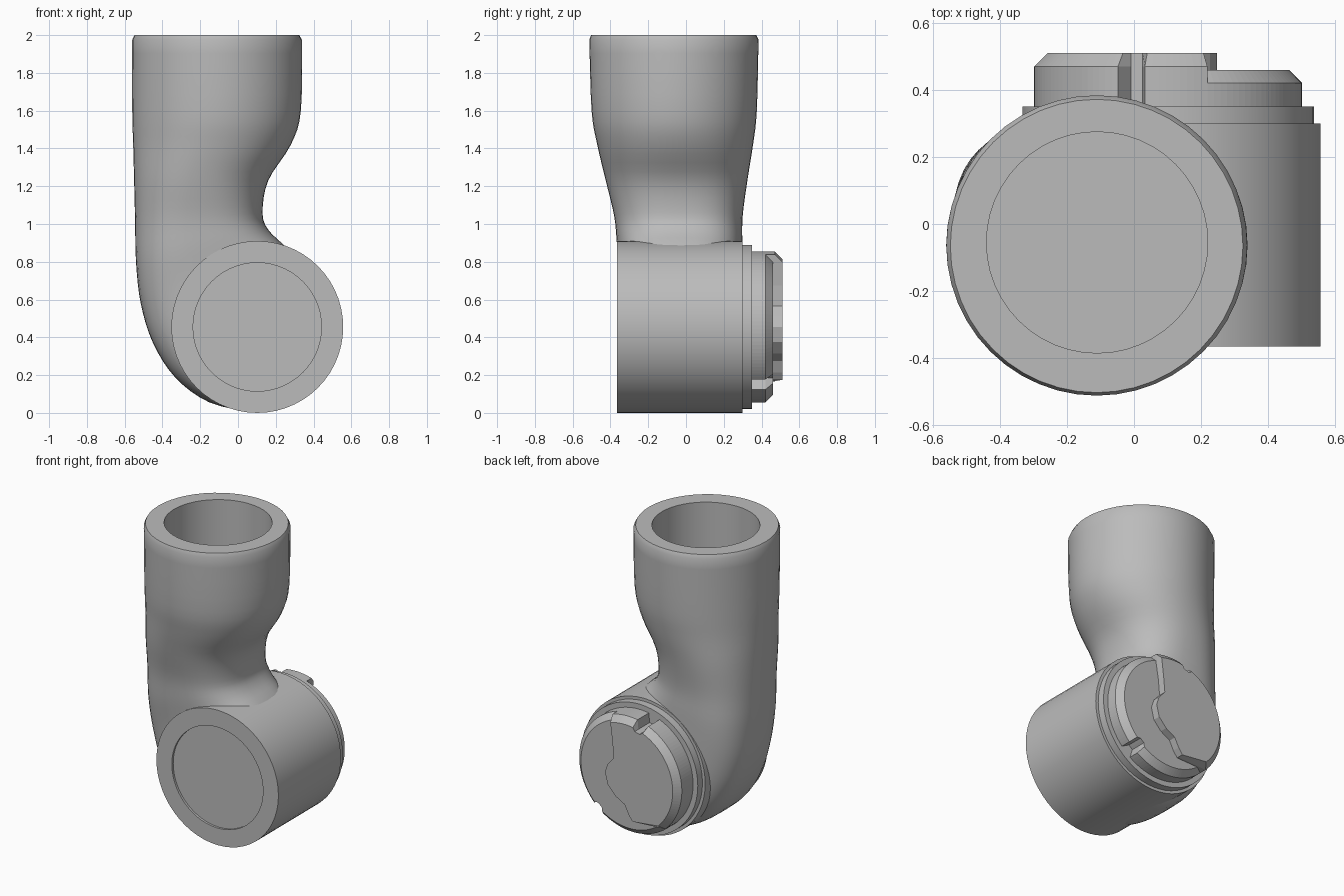
import bpy, bmesh, math
from mathutils import Vector

cube = bpy.data.objects.get("Cube")
if cube:
    bpy.data.objects.remove(cube, do_unlink=True)

grey = bpy.data.materials.new("plain_grey")
grey.use_nodes = True
colour = (0.5, 0.5, 0.5, 1)
grey.diffuse_color = colour
grey.node_tree.nodes["Principled BSDF"].inputs["Base Color"].default_value = colour

CX, CZ = 0.102, 0.455  # axis of the drum


def loft(name, loops, smooth=True):
    """Bridge closed loops of equal length and cap both ends."""
    bm = bmesh.new()
    rings = [[bm.verts.new(p) for p in loop] for loop in loops]
    n = len(rings[0])
    for a, b in zip(rings, rings[1:]):
        for i in range(n):
            j = (i + 1) % n
            bm.faces.new((a[i], a[j], b[j], b[i]))
    bm.faces.new(rings[0][::-1])
    bm.faces.new(rings[-1])
    bmesh.ops.recalc_face_normals(bm, faces=bm.faces)
    mesh = bpy.data.meshes.new(name)
    bm.to_mesh(mesh)
    bm.free()
    mesh.materials.append(grey)
    ob = bpy.data.objects.new(name, mesh)
    bpy.context.collection.objects.link(ob)
    bpy.ops.object.select_all(action='DESELECT')
    ob.select_set(True)
    bpy.context.view_layer.objects.active = ob
    if smooth:
        bpy.ops.object.shade_smooth_by_angle(angle=math.radians(35))
    return ob


def spline(keys, steps=4):
    """Smooth interpolation through section parameters."""
    out = []
    for i in range(len(keys) - 1):
        a, b, c, d = (Vector(keys[min(max(i + k, 0), len(keys) - 1)]) for k in (-1, 0, 1, 2))
        for s in range(steps):
            t = s / steps
            out.append(b + (c - a) * (t / 2) + (2 * a - 5 * b + 4 * c - d) * (t * t / 2)
                       + (3 * b - a - 3 * c + d) * (t ** 3 / 2))
    return out + [Vector(keys[-1])]


def section(k, n=48):
    """Rounded section between an outer and an inner point, with a y range."""
    xl, zl, xr, zr, y0, y1, power = k
    pts = []
    for i in range(n):
        a = math.tau * i / n
        c, s = math.cos(a), math.sin(a)
        u = 0.5 + 0.5 * math.copysign(abs(c) ** power, c)
        v = 0.5 + 0.5 * math.copysign(abs(s) ** power, s)
        pts.append((xl + (xr - xl) * u, y0 + (y1 - y0) * v, zl + (zr - zl) * u))
    return pts


# Elbow pipe: socket, rim, neck and bend
socket = [(-0.44, z, 0.22, z, -0.385, 0.275, 1) for z in (1.5, 2)]
rim = [(-0.548, 2, 0.325, 2, -0.503, 0.372, 1)]
body = [
    (-0.56, 1.975, 0.338, 1.975, -0.512, 0.384, 1),
    (-0.56, 1.6, 0.333, 1.6, -0.5, 0.375, 1),
    (-0.555, 1.42, 0.28, 1.42, -0.47, 0.355, 0.96),
    (-0.55, 1.23, 0.16, 1.23, -0.425, 0.325, 0.88),
    (-0.545, 1.02, 0.13, 1.06, -0.38, 0.3, 0.8),
    (-0.54, 0.8, 0.16, 0.97, -0.365, 0.298, 0.74),
    (-0.515, 0.58, 0.25, 0.88, -0.348, 0.296, 0.7),
    (-0.45, 0.37, 0.36, 0.75, -0.345, 0.295, 0.65),
    (-0.33, 0.185, 0.4, 0.65, -0.345, 0.295, 0.6),
    (-0.15, 0.055, 0.4, 0.55, -0.345, 0.295, 0.55),
    (0.08, 0.002, 0.4, 0.45, -0.345, 0.295, 0.55),
]
loft("elbow_pipe", [section(k) for k in socket + rim + spline(body)])

# Drum with a shallow front recess and a stepped back
profile = [(0.34, -0.35), (0.34, -0.365), (0.455, -0.365), (0.455, 0.3),
           (0.435, 0.3), (0.435, 0.35)]
SIDES = 56
loft("drum", [[(CX + r * math.cos(math.tau * i / SIDES), y, CZ + r * math.sin(math.tau * i / SIDES))
               for i in range(SIDES)] for r, y in profile])


def arc(start, end, notch, r=0.4):
    """Rim arc in degrees with one notch cut into it."""
    pts = []
    for a in range(start, end + 1, 3):
        if abs(a - notch) < 5:
            rr = 0.34
        else:
            rr = r
        pts.append((rr * math.cos(math.radians(a)), rr * math.sin(math.radians(a))))
    return pts


def plate(name, outline, top):
    """Plate on the drum back with a chamfer along its rim."""
    loops = []
    for y, cut in ((0.34, 0), (top - 0.04, 0), (top, 0.04)):
        loop = []
        for x, z in outline:
            r = math.hypot(x, z)
            f = 1 - cut / r if r > 0.35 else 1
            loop.append((CX + x * f, y, CZ + z * f))
        loops.append(loop)
    loft(name, loops, smooth=False)


# Cap halves: high one with a round boss, low one beside it
edge = [(-0.06, -0.28), (-0.03, -0.24), (0, -0.18), (0.07, -0.14), (0.125, -0.08),
        (0.145, 0), (0.125, 0.06), (0.08, 0.11), (0.09, 0.22)]
plate("high_cap", arc(73, 226, 106) + edge, 0.51)
plate("low_cap", arc(226, 433, 311) + [(-0.04, 0)], 0.46)
